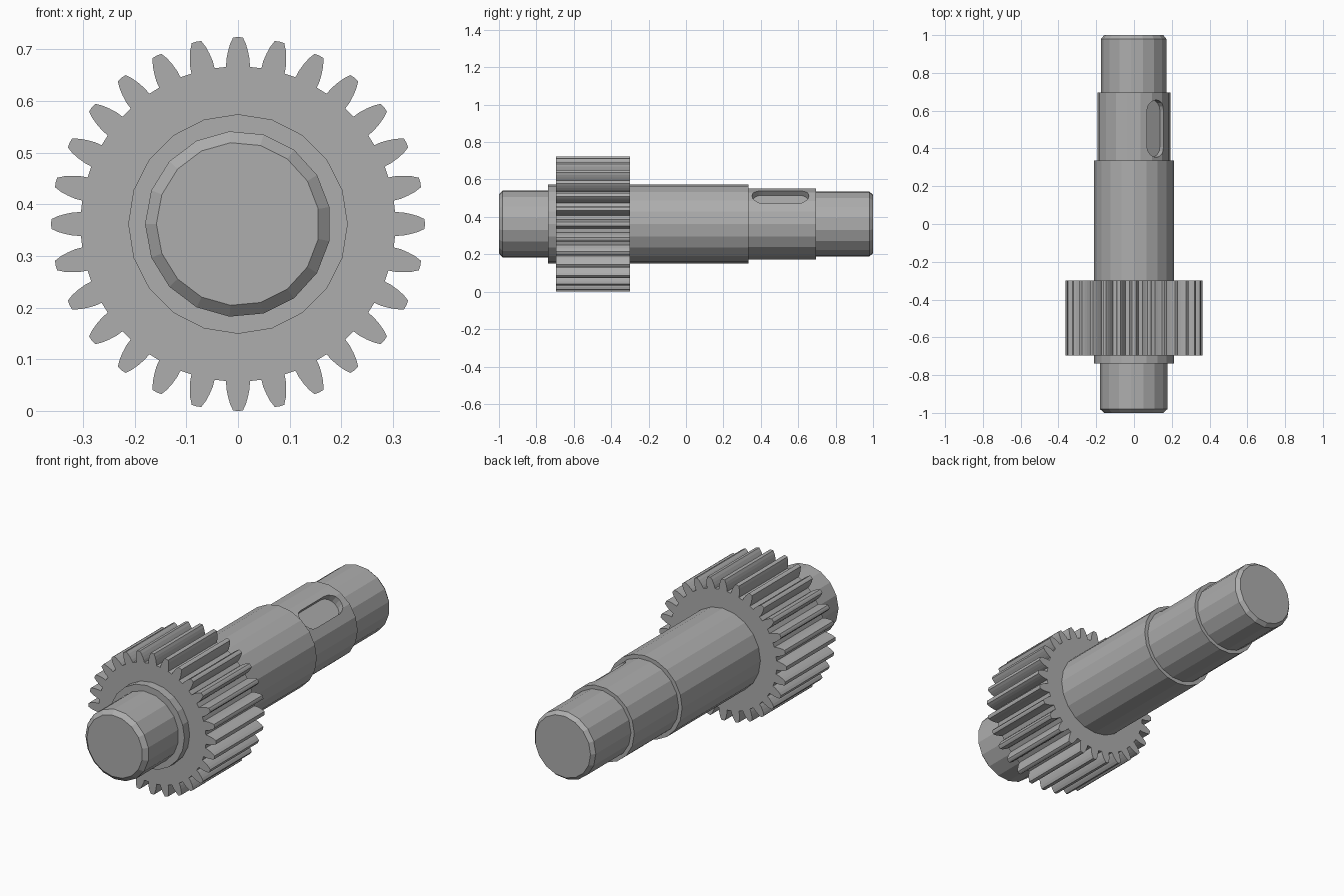
import bpy, bmesh, math
from mathutils import Matrix

cube = bpy.data.objects.get("Cube")
if cube:
    bpy.data.objects.remove(cube)

R = 0.362            # gear tip radius, also the shaft axis height
TEETH = 28

steel = bpy.data.materials.new("steel grey")
steel.use_nodes = True
color = (0.42, 0.42, 0.42, 1)
steel.diffuse_color = color
steel.node_tree.nodes["Principled BSDF"].inputs["Base Color"].default_value = color


def add_object(name, bm):
    bmesh.ops.recalc_face_normals(bm, faces=bm.faces)
    mesh = bpy.data.meshes.new(name)
    bm.to_mesh(mesh)
    bm.free()
    mesh.materials.append(steel)
    obj = bpy.data.objects.new(name, mesh)
    bpy.context.collection.objects.link(obj)
    return obj


def turned(name, profile, sides):
    """Closed solid of revolution about the shaft axis from (y, radius) pairs."""
    bm = bmesh.new()
    rings = []
    for y, r in profile:
        angles = [math.pi + math.tau * i / sides for i in range(sides)]
        rings.append([bm.verts.new((r * math.cos(a), y, R + r * math.sin(a))) for a in angles])
    for a, b in zip(rings, rings[1:]):
        for i in range(sides):
            j = (i + 1) % sides
            bm.faces.new((a[i], a[j], b[j], b[i]))
    bm.faces.new(rings[0])
    bm.faces.new(rings[-1])
    return add_object(name, bm)


def prism(name, outline, start, end, matrix):
    """Extrude a flat outline along local z, then place it."""
    bm = bmesh.new()
    face = bm.faces.new([bm.verts.new((u, v, start)) for u, v in outline])
    top = bmesh.ops.extrude_face_region(bm, geom=[face])["geom"]
    verts = [g for g in top if isinstance(g, bmesh.types.BMVert)]
    bmesh.ops.translate(bm, verts=verts, vec=(0, 0, end - start))
    bm.transform(matrix)
    return add_object(name, bm)


# Stepped shaft
turned("front_journal", [(-1, 0.158), (-0.98, 0.18), (-0.73, 0.18)], 17)
turned("main_shaft", [(-0.738, 0.2125), (0.335, 0.2125)], 20)
key_seat = turned("key_seat", [(0.325, 0.193), (0.695, 0.193)], 18)
turned("rear_journal", [(0.685, 0.174), (0.98, 0.174), (1, 0.158)], 17)

# Gear with curved tooth flanks: (radius, half width)
flank = [(0.304, 0.023), (0.318, 0.0225), (0.334, 0.0195), (0.348, 0.0155), (0.361, 0.0095)]
tooth = [(r, -w) for r, w in flank] + [(R, 0)] + [(r, w) for r, w in reversed(flank)]
outline = []
for i in range(TEETH):
    c, s = math.cos(math.tau * i / TEETH), math.sin(math.tau * i / TEETH)
    outline += [(r * c - w * s, r * s + w * c) for r, w in tooth]
upright = Matrix.Translation((0, 0, R)) @ Matrix.Rotation(math.pi / 2, 4, "X")
prism("gear", outline, 0.3, 0.695, upright)

# Round-ended keyway cut into the seat, tilted toward the left side
HALF_LENGTH, HALF_WIDTH, TILT = 0.152, 0.055, math.radians(38)
slot = []
for k in range(2):
    for i in range(9):
        a = math.pi * (k + i / 8)
        offset = (HALF_LENGTH - HALF_WIDTH) * (1 if k == 0 else -1)
        slot.append((HALF_WIDTH * math.cos(a), offset + HALF_WIDTH * math.sin(a)))
place = Matrix.Translation((0, 0.505, R)) @ Matrix.Rotation(TILT, 4, "Y")
cutter = prism("keyway_cutter", slot, 0.152, 0.3, place)
cutter.hide_render = True
cutter.hide_set(True)
cut = key_seat.modifiers.new("keyway", "BOOLEAN")
cut.operation = "DIFFERENCE"
cut.solver = "EXACT"
cut.object = cutter
